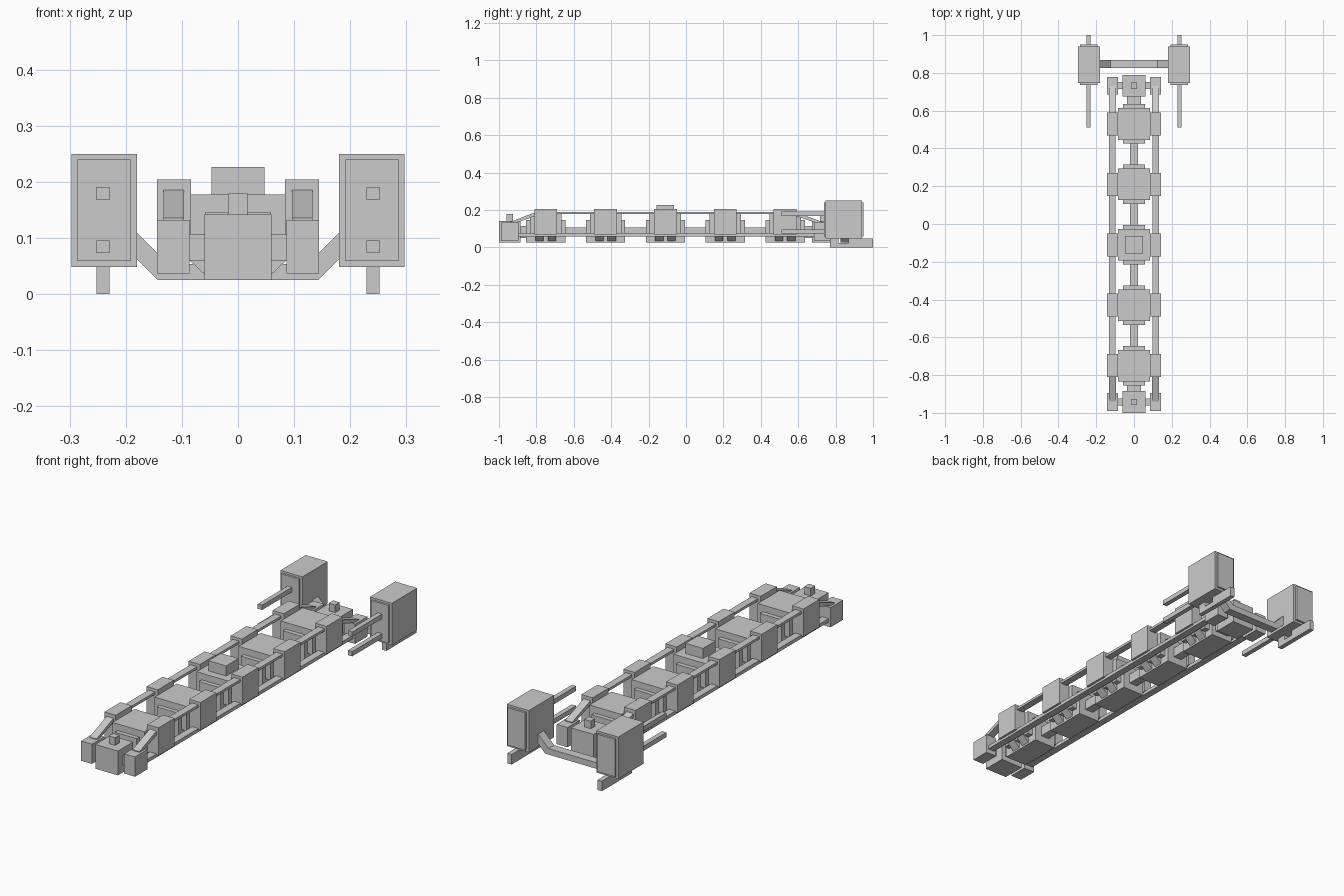
import bpy, bmesh

if "Cube" in bpy.data.objects:
    bpy.data.objects.remove(bpy.data.objects["Cube"])

MODULE_Y = [-0.75, -0.43, -0.11, 0.21, 0.53]
END_Y = [-0.9425, 0.7325]


def make(name, bm):
    bmesh.ops.recalc_face_normals(bm, faces=bm.faces)
    mesh = bpy.data.meshes.new(name)
    bm.to_mesh(mesh)
    bm.free()
    ob = bpy.data.objects.new(name, mesh)
    bpy.context.collection.objects.link(ob)
    return ob


def prism(name, pts, lo, hi, axis, mirror=False):
    """Extrude a profile: axis 'y' takes (x, z) points, axis 'x' takes (y, z)."""
    bm = bmesh.new()
    place = (lambda a, b: (a, lo, b)) if axis == 'y' else (lambda a, b: (lo, a, b))
    face = bm.faces.new([bm.verts.new(place(a, b)) for a, b in pts])
    ext = bmesh.ops.extrude_face_region(bm, geom=[face])
    verts = [v for v in ext['geom'] if isinstance(v, bmesh.types.BMVert)]
    vec = (0, hi - lo, 0) if axis == 'y' else (hi - lo, 0, 0)
    bmesh.ops.translate(bm, verts=verts, vec=vec)
    ob = make(name, bm)
    if mirror:
        ob.modifiers.new("mirror", 'MIRROR').use_mirror_merge = False
    return ob


def box(name, x, y, z, mirror=False):
    pts = [(x[0], z[0]), (x[1], z[0]), (x[1], z[1]), (x[0], z[1])]
    return prism(name, pts, y[0], y[1], 'y', mirror)


def span(c, h):
    return (c - h, c + h)


# Repeating body modules
for y in MODULE_Y:
    box("module_core", (-0.085, 0.085), span(y, 0.084), (0.06, 0.178))
    box("module_keel", (-0.058, 0.058), span(y, 0.105), (0.025, 0.146))
    box("module_side_box", (0.084, 0.144), span(y, 0.061), (0.07, 0.204), True)
    # Diagonal arms under the side boxes
    for s in (-1, 1):
        prism("module_arm", [(0.05, 0.026), (0.105, 0.078), (0.085, 0.1), (0.05, 0.07)],
              y + s * 0.033 - 0.022, y + s * 0.033 + 0.022, 'y', True)

# Raised box on the middle module
box("top_box", (-0.047, 0.047), span(-0.11, 0.047), (0.17, 0.227))

# End units
for y in END_Y:
    box("end_block", (-0.06, 0.06), span(y, 0.0575), (0.025, 0.142))
    box("end_side_box", (0.086, 0.144), span(y, 0.047), (0.037, 0.132), True)
    box("end_link", (-0.09, 0.09), span(y, 0.018), (0.06, 0.107))
    box("end_knob", (-0.017, 0.017), span(y, 0.017), (0.14, 0.179))

# Central beam and collars, lower and upper side rails
box("centre_beam", (-0.022, 0.022), (-0.9, 0.7), (0.06, 0.107))
for y in (-0.86, 0.65):
    box("beam_collar", (-0.037, 0.037), span(y, 0.025), (0.05, 0.115))
box("lower_rail", (0.098, 0.133), (-0.92, 0.71), (0.059, 0.076), True)
box("upper_rail", (0.098, 0.133), (-0.8, 0.58), (0.178, 0.19), True)

# Sloping rail ends running down to the end side boxes
for y0, y1 in ((-0.8, -0.94), (0.58, 0.73)):
    prism("sloped_rail", [(y0, 0.19), (y1, 0.136), (y1, 0.12), (y0, 0.17)],
          0.096, 0.133, 'x', True)

# Bent cross strut between the rear pods
prism("cross_strut", [(-0.2, 0.082), (-0.143, 0.025), (0.143, 0.025), (0.2, 0.082),
                      (0.2, 0.129), (0.125, 0.054), (-0.125, 0.054), (-0.2, 0.129)],
      0.825, 0.868, 'y')

# Rear pods with end panels, forward prongs and skids
box("pod", (0.18, 0.297), (0.747, 0.94), (0.048, 0.25), True)
box("pod_panel", (0.192, 0.286), (0.737, 0.95), (0.059, 0.24), True)
for z in (0.0845, 0.179):
    box("prong", (0.229, 0.252), (0.51, 0.75), span(z, 0.0115), True)
prism("skid", [(0.77, 0), (1.0, 0), (1.0, 0.048), (0.868, 0.05), (0.868, 0.024),
               (0.815, 0.024), (0.815, 0.05), (0.77, 0.05)], 0.229, 0.252, 'x', True)
